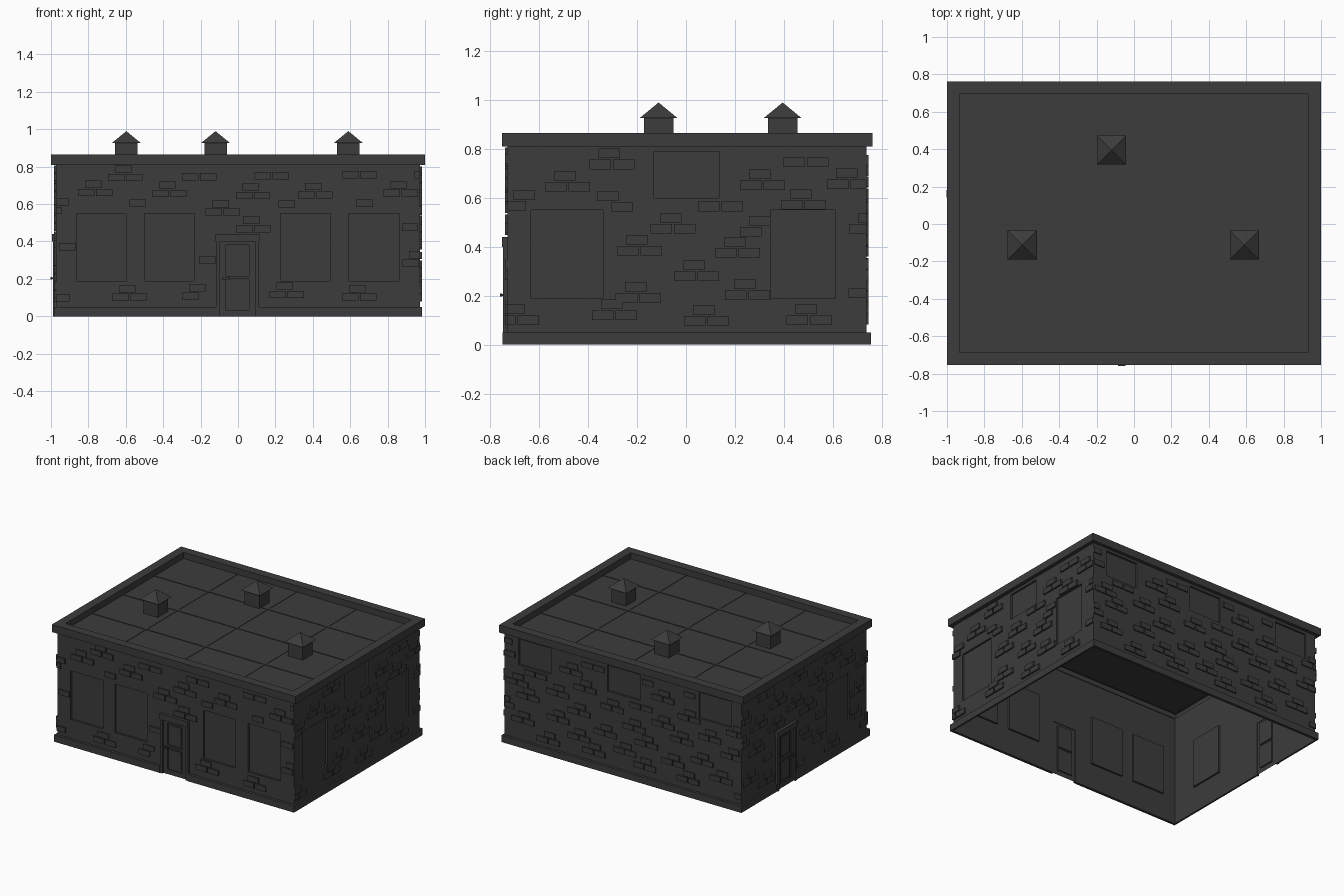
import bpy, bmesh, random

if "Cube" in bpy.data.objects:
    bpy.data.objects.remove(bpy.data.objects["Cube"])

random.seed(4)
mat = bpy.data.materials.new("dark_grey")
mat.diffuse_color = (0.045, 0.045, 0.045, 1)
mat.use_nodes = True
mat.node_tree.nodes["Principled BSDF"].inputs["Base Color"].default_value = mat.diffuse_color

# each side maps (u along wall, z up, d outward) to world
WX, WY0, WY1, TOP, DECK = 0.972, -0.73, 0.737, 0.815, 0.82
SIDES = {
    "front": (lambda u, z, d: (u, WY0 - d, z), False),
    "back": (lambda u, z, d: (u, WY1 + d, z), True),
    "right": (lambda u, z, d: (WX + d, u, z), False),
    "left": (lambda u, z, d: (-WX - d, u, z), True),
}


def finish(bm, name):
    bmesh.ops.remove_doubles(bm, verts=bm.verts, dist=1e-5)
    me = bpy.data.meshes.new(name)
    bm.to_mesh(me)
    bm.free()
    me.materials.append(mat)
    bpy.context.collection.objects.link(bpy.data.objects.new(name, me))


def quad(bm, side, pts):
    f, flip = SIDES[side]
    vs = [bm.verts.new(f(*p)) for p in pts]
    bm.faces.new(vs[::-1] if flip else vs)


def block(bm, side, rect, d0, d1):
    """Raised (or sunken) panel: face and four edges, open at the wall."""
    u0, u1, z0, z1 = rect
    c = [(u0, z0), (u1, z0), (u1, z1), (u0, z1)]
    quad(bm, side, [(*p, d1) for p in c])
    for a, b in zip(c, c[1:] + c[:1]):
        quad(bm, side, [(*a, d0), (*b, d0), (*b, d1), (*a, d1)])


def sheet(bm, side, rect, holes, d):
    """Flat sheet with rectangular holes."""
    us = sorted({v for r in [rect] + holes for v in r[:2]})
    zs = sorted({v for r in [rect] + holes for v in r[2:]})
    for a, b in zip(us, us[1:]):
        for s, t in zip(zs, zs[1:]):
            cu, cz = (a + b) / 2, (s + t) / 2
            if not any(h[0] < cu < h[1] and h[2] < cz < h[3] for h in holes):
                quad(bm, side, [(a, s, d), (b, s, d), (b, t, d), (a, t, d)])


def tall(u, w=0.265):
    return (u - w / 2, u + w / 2, 0.19, 0.55)


def high(u):
    return (u - 0.133, u + 0.133, 0.60, 0.79)


def overlaps(a, b):
    return a[0] < b[1] and a[1] > b[0] and a[2] < b[3] and a[3] > b[2]


WINDOWS = {
    "front": [tall(u) for u in (-0.73, -0.367, 0.36, 0.727)],
    "right": [tall(-0.487, 0.295), high(0.002), tall(0.478)],
    "back": [high(u) for u in (0.725, -0.005, -0.755)],
    "left": [tall(-0.39)],
}
DOORS = {"front": -0.003, "left": 0.225}

for side in SIDES:
    long_side = side in ("front", "back")
    lo, hi = (-WX, WX) if long_side else (WY0, WY1)
    door = DOORS.get(side)
    has_door = door is not None
    leaf = [(door - 0.095, door + 0.095, 0, 0.40)] if has_door else []
    surround = [(door - 0.115, door + 0.115, 0, 0.44)] if has_door else []

    # wall skin with sunken window panels
    bm = bmesh.new()
    sheet(bm, side, (lo, hi, 0, TOP), WINDOWS[side] + leaf, 0)
    for w in WINDOWS[side]:
        block(bm, side, w, 0, -0.014)
    finish(bm, side + "_wall")

    # scattered raised bricks, one above two, in staggered courses
    bm = bmesh.new()
    thick = 0.009 if long_side else 0.012
    for row in range(8):
        z, step = 0.09 + row * 0.091, 0.40
        u = lo + (row * 0.17) % step
        while u < hi + 0.05:
            c = u + random.uniform(-0.04, 0.04)
            zb = z + random.uniform(-0.012, 0.012)
            for off, up in ((-0.092, 0), (0.004, 0), (-0.055, 0.045)):
                r = (max(c + off, lo), min(c + off + 0.088, hi), zb + up, zb + up + 0.039)
                if r[1] - r[0] > 0.02 and r[3] < 0.81 and not any(
                        overlaps(r, h) for h in WINDOWS[side] + surround):
                    block(bm, side, r, 0, thick)
            u += step
    finish(bm, side + "_bricks")

    # plinth, interrupted by the door
    bm = bmesh.new()
    out, ext = (0.02, 0.013) if long_side else (0.013, 0.02)
    cuts = [lo - ext] + [v for s in surround for v in s[:2]] + [hi + ext]
    for a, b in zip(cuts[::2], cuts[1::2]):
        block(bm, side, (a, b, 0, 0.05), 0, out)
    finish(bm, side + "_plinth")

    if not has_door:
        continue
    # door frame: two jambs and a lintel
    bm = bmesh.new()
    for a, b in ((-0.115, -0.095), (0.095, 0.115)):
        block(bm, side, (door + a, door + b, 0, 0.40), 0, 0.018)
    block(bm, side, (door - 0.117, door + 0.117, 0.40, 0.44), 0, 0.022)
    finish(bm, side + "_door_frame")

    # door leaf with two sunken fields holding raised panels
    bm = bmesh.new()
    fields = [(door - 0.062, door + 0.062, z, z + 0.165) for z in (0.035, 0.215)]
    sheet(bm, side, leaf[0], fields, 0.004)
    for a, b, s, t in fields:
        block(bm, side, (a, b, s, t), 0.004, -0.006)
        m = 0.014
        block(bm, side, (a + m, b - m, s + m, t - m), -0.006, 0.001)
    finish(bm, side + "_door")

    # lever handle: stem and bar
    bm = bmesh.new()
    block(bm, side, (door - 0.08, door - 0.07, 0.199, 0.208), 0.004, 0.022)
    block(bm, side, (door - 0.082, door - 0.042, 0.198, 0.209), 0.022, 0.03)
    finish(bm, side + "_door_handle")

# parapet: profile (inset, z) swept round the roof edge, closed by the roof deck
bm = bmesh.new()
rings = []
for o, z in ((0.028, 0.81), (0, 0.81), (0, 0.866), (0.066, 0.866), (0.066, DECK)):
    x, y0, y1 = 1 - o, -0.753 + o, 0.762 - o
    rings.append([bm.verts.new(p) for p in
                  ((-x, y0, z), (x, y0, z), (x, y1, z), (-x, y1, z))])
for r, s in zip(rings, rings[1:]):
    for i in range(4):
        j = (i + 1) % 4
        bm.faces.new((r[i], r[j], s[j], s[i]))
bm.faces.new(rings[-1])
finish(bm, "parapet_and_roof_deck")


def box(bm, x, y, sx, sy, z1):
    """Box standing on the roof deck, centred on x, y."""
    for v in bmesh.ops.create_cube(bm, size=1)["verts"]:
        v.co = (x + v.co.x * sx, y + v.co.y * sy, z1 if v.co.z > 0 else DECK)


# roof sheet seams
bm = bmesh.new()
for k in (-1, 0, 1):
    box(bm, k * 0.488 - 0.008, 0.004, 0.014, 1.38, DECK + 0.003)
    box(bm, 0, k * 0.365 - 0.004, 1.868, 0.018, DECK + 0.004)
finish(bm, "roof_seams")

# roof vents with pyramid caps
for i, (x, y) in enumerate(((-0.597, -0.112), (-0.12, 0.395), (0.59, -0.112))):
    bm = bmesh.new()
    box(bm, x, y, 0.12, 0.12, 0.926)
    base = [bm.verts.new((x + a * 0.078, y + b * 0.078, 0.926))
            for a, b in ((-1, -1), (1, -1), (1, 1), (-1, 1))]
    tip = bm.verts.new((x, y, 0.99))
    for k in range(4):
        bm.faces.new((base[k], base[(k + 1) % 4], tip))
    bm.faces.new(base[::-1])
    finish(bm, f"roof_vent_{i + 1}")
